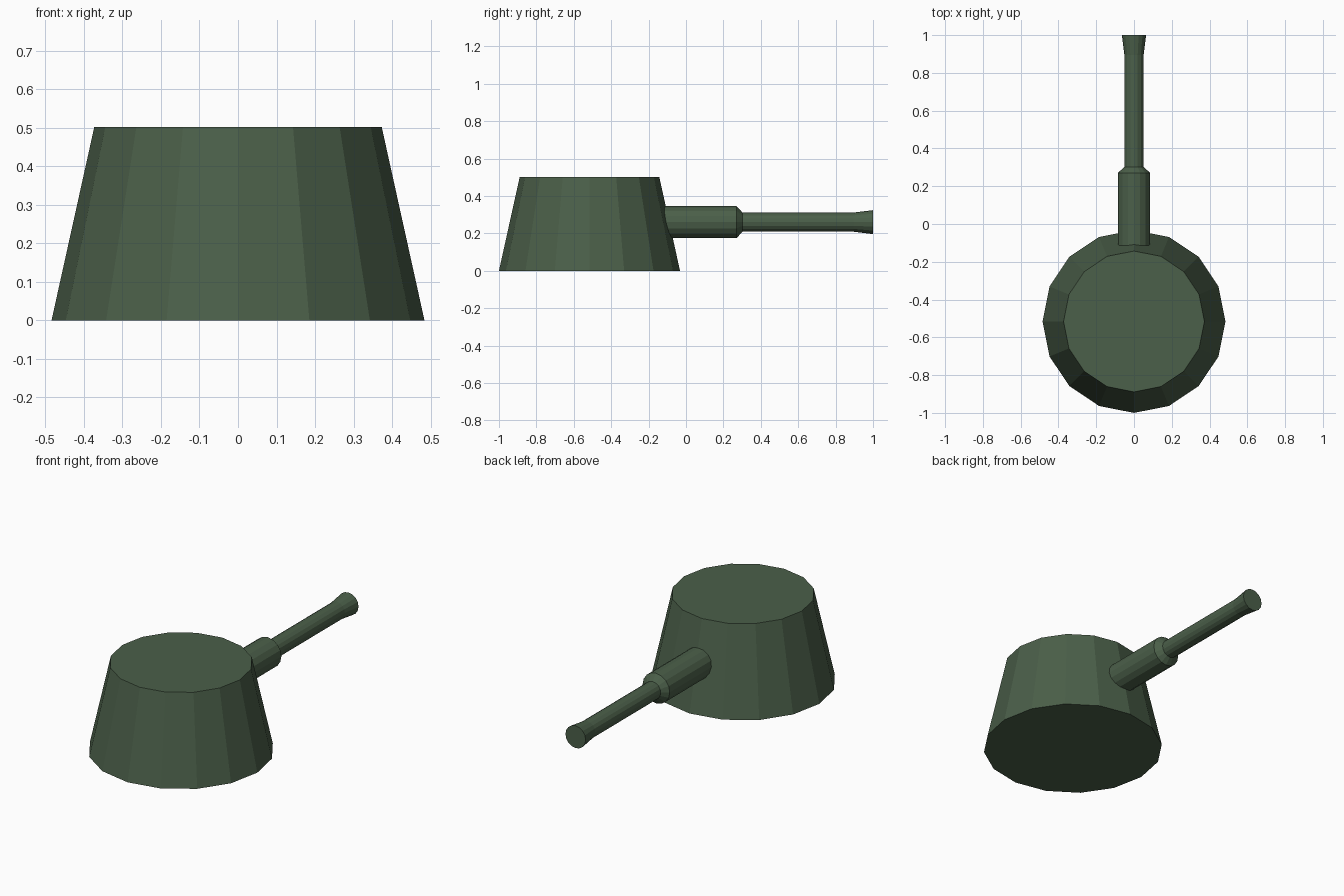
import bpy, bmesh, math
from mathutils import Matrix

if "Cube" in bpy.data.objects:
    bpy.data.objects.remove(bpy.data.objects["Cube"])

green = bpy.data.materials.new("dark olive green")
green.diffuse_color = (0.07, 0.115, 0.067, 1)
green.use_nodes = True
green.node_tree.nodes["Principled BSDF"].inputs["Base Color"].default_value = green.diffuse_color


def lathe(name, profile, sides, matrix):
    """Closed flat-faced solid from (radius, height) rings around local z."""
    bm = bmesh.new()
    rings = []
    for r, h in profile:
        rings.append([bm.verts.new((r * math.cos(2 * math.pi * i / sides),
                                    r * math.sin(2 * math.pi * i / sides), h))
                      for i in range(sides)])
    for a, b in zip(rings, rings[1:]):
        for i in range(sides):
            j = (i + 1) % sides
            bm.faces.new((a[i], a[j], b[j], b[i]))
    bm.faces.new(rings[0][::-1])
    bm.faces.new(rings[-1])
    bm.transform(matrix)
    bmesh.ops.recalc_face_normals(bm, faces=bm.faces)
    mesh = bpy.data.meshes.new(name)
    bm.to_mesh(mesh)
    bm.free()
    mesh.materials.append(green)
    obj = bpy.data.objects.new(name, mesh)
    bpy.context.collection.objects.link(obj)
    return obj


# Tapered turret body
lathe("turret_body", [(0.484, 0), (0.373, 0.502)], 16,
      Matrix.Translation((0, -0.516, 0)))

# Stepped barrel with a flared muzzle, pointing along +y
lathe("barrel", [(0.086, -0.14), (0.086, 0.27), (0.051, 0.302),
                 (0.051, 0.895), (0.064, 1.0)], 16,
      Matrix.Translation((0, 0, 0.26)) @ Matrix.Rotation(-math.pi / 2, 4, 'X'))
